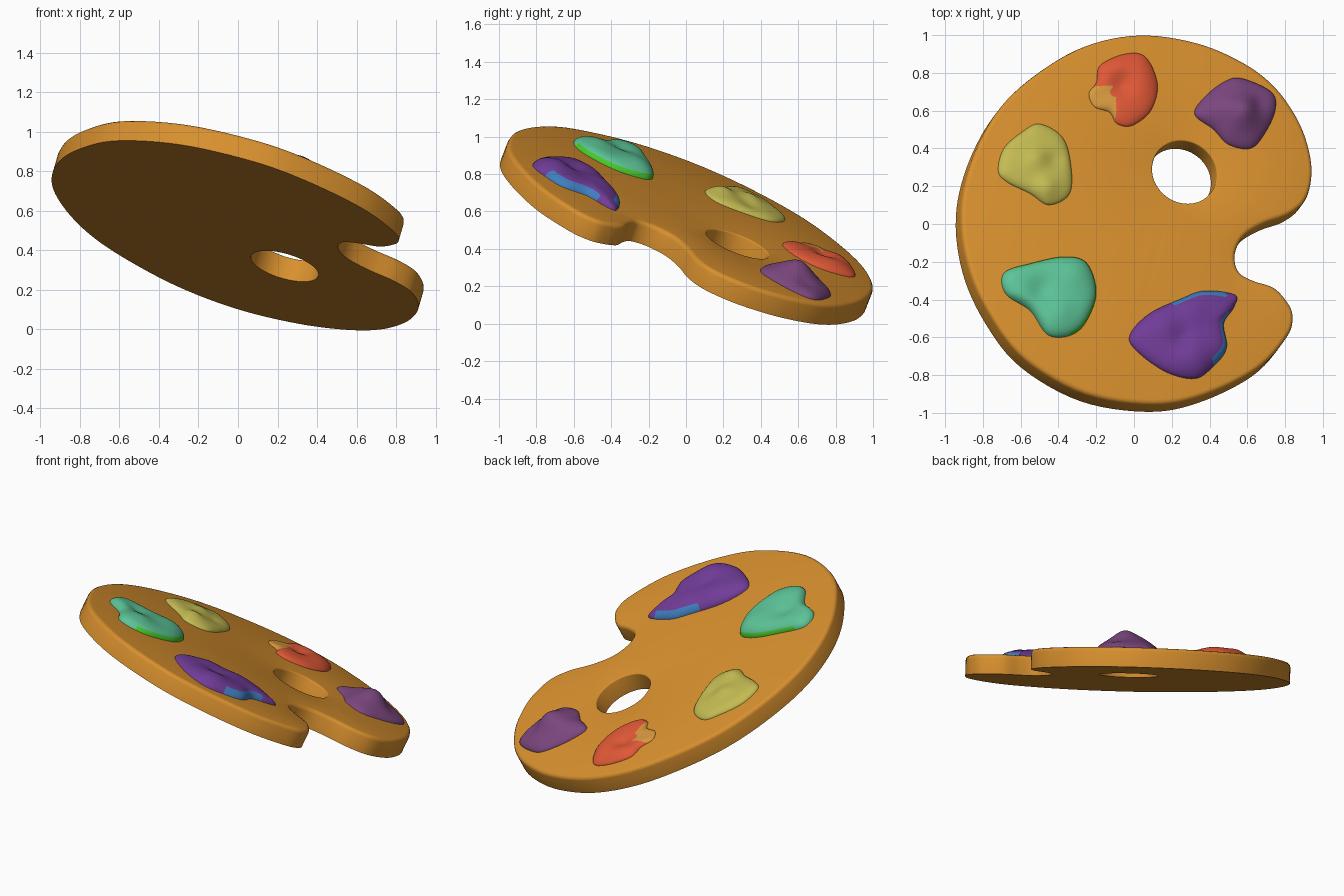
import bpy, bmesh, math
from mathutils import Vector

if "Cube" in bpy.data.objects:
    bpy.data.objects.remove(bpy.data.objects["Cube"])

# Tilted plane of the board's top face: z = A + B*x + C*y
A, B, C = 0.614, -0.293, -0.394
N = Vector((-B, -C, 1)).normalized()
THICK = 0.12


def place(x, y, h):
    """Point above (x, y) on the tilted plane, raised h along its normal."""
    return Vector((x, y, A + B * x + C * y)) + N * h


def material(name, rgb):
    m = bpy.data.materials.new(name)
    lin = [((c / 255 + 0.055) / 1.055) ** 2.4 for c in rgb]
    m.diffuse_color = (*lin, 1)
    m.use_nodes = True
    m.node_tree.nodes["Principled BSDF"].inputs["Base Color"].default_value = m.diffuse_color
    return m


def smooth_loop(pts, steps):
    """Closed Catmull-Rom curve through the points."""
    p = [Vector(q) for q in pts]
    out, n = [], len(p)
    for i in range(n):
        a, b, c, d = p[i - 1], p[i], p[(i + 1) % n], p[(i + 2) % n]
        for k in range(steps):
            t = k / steps
            out.append(0.5 * (2 * b + (c - a) * t + (2 * a - 5 * b + 4 * c - d) * t * t
                              + (3 * b - a - 3 * c + d) * t ** 3))
    return out


def finish(bm, name, mats, angle):
    bmesh.ops.recalc_face_normals(bm, faces=bm.faces)
    me = bpy.data.meshes.new(name)
    bm.to_mesh(me)
    bm.free()
    for m in mats:
        me.materials.append(m)
    ob = bpy.data.objects.new(name, me)
    bpy.context.collection.objects.link(ob)
    bpy.ops.object.select_all(action='DESELECT')
    ob.select_set(True)
    bpy.context.view_layer.objects.active = ob
    bpy.ops.object.shade_smooth_by_angle(angle=math.radians(angle))


def bridge(bm, r0, r1):
    n = len(r0)
    return [bm.faces.new((r0[i], r0[(i + 1) % n], r1[(i + 1) % n], r1[i])) for i in range(n)]


# Board: outline with thumb notch, round hole, softened top edge
outline = smooth_loop([
    (0.03, 1.005), (0.33, 0.965), (0.58, 0.86), (0.75, 0.73), (0.87, 0.56), (0.93, 0.4),
    (0.945, 0.26), (0.91, 0.13), (0.82, 0.053), (0.69, 0.005), (0.583, -0.063),
    (0.538, -0.16), (0.56, -0.25), (0.636, -0.295), (0.74, -0.33), (0.81, -0.4),
    (0.845, -0.48), (0.815, -0.59), (0.655, -0.765), (0.37, -0.905), (0.1, -0.952),
    (-0.255, -0.895), (-0.57, -0.715), (-0.755, -0.485), (-0.875, -0.22), (-0.912, 0.07),
    (-0.855, 0.34), (-0.72, 0.6), (-0.525, 0.79), (-0.26, 0.945)], 6)

ux, uy = Vector((-C, B)).normalized()          # level direction in the plane
hole = []
for i in range(64):
    a = 2 * math.pi * i / 64
    c, s = 0.177 * math.cos(a), 0.177 * N.z * math.sin(a)
    hole.append(Vector((0.268 + ux * c - uy * s, 0.275 + uy * c + ux * s)))

bm = bmesh.new()
tops, bottoms = [], []
for loop, sign, r in ((outline, 1, 0.024), (hole, -1, 0.008)):
    area = sum(loop[i - 1].cross(loop[i]) for i in range(len(loop)))
    sign = sign if area > 0 else -sign
    rings = []
    for inset, depth in ((0, THICK), (0, r), (0.13 * r, 0.5 * r), (0.5 * r, 0.13 * r), (r, 0)):
        ring = []
        for i, p in enumerate(loop):
            t = (loop[(i + 1) % len(loop)] - loop[i - 1]).normalized()
            q = p + Vector((-t.y, t.x)) * inset * sign
            ring.append(bm.verts.new(place(q.x, q.y, -depth)))
        rings.append(ring)
    for r0, r1 in zip(rings, rings[1:]):
        bridge(bm, r0, r1)
    for ring, store in ((rings[0], bottoms), (rings[-1], tops)):
        store += [bm.edges.get((ring[i - 1], ring[i])) for i in range(len(ring))]
for edges in (tops, bottoms):
    bmesh.ops.triangle_fill(bm, use_beauty=True, use_dissolve=False, edges=edges)
finish(bm, "palette_board", [material("warm wood", (216, 144, 46))], 35)


# Paint dabs: domed heaps with bumps (x, y, radius, height); "steep" sharpens the sides
def paint(name, pts, height, bumps, mats, rule=None, steep=4, rings=20):
    loop = smooth_loop(pts, 9)
    mid = sum(loop, Vector((0, 0))) / len(loop)
    bm = bmesh.new()

    def vert(p, s):
        q = mid + (p - mid) * s
        f = (1 - s ** steep) ** 0.65
        h = height * f + f * sum(bh * math.exp(-((q.x - bx) ** 2 + (q.y - by) ** 2) / br ** 2)
                                 for bx, by, br, bh in bumps)
        return bm.verts.new(place(q.x, q.y, h - 0.006 * (s == 1)))

    prev = None
    for k in range(rings):
        s = 1 - (k / rings) ** 1.5
        ring = [vert(p, s) for p in loop]
        if prev:
            for i, f in enumerate(bridge(bm, prev, ring)):
                if rule:
                    q = mid + (loop[i] - mid) * s
                    f.material_index = rule(s, (loop[i] - mid).normalized(), q)
        prev = ring
    top = vert(mid, 0)
    for i in range(len(prev)):
        bm.faces.new((prev[i - 1], prev[i], top))
    finish(bm, name, mats, 80)


paint("red_paint", [
    (-0.2, 0.75), (-0.18, 0.84), (-0.05, 0.9), (0.06, 0.885), (0.125, 0.74), (0.09, 0.6),
    (-0.01, 0.52), (-0.09, 0.53), (-0.13, 0.59), (-0.21, 0.62), (-0.24, 0.69)],
    0.036, [(-0.07, 0.73, 0.06, -0.022), (0.04, 0.78, 0.09, 0.015), (-0.1, 0.83, 0.07, 0.012),
            (-0.19, 0.66, 0.07, -0.015)],
    [material("red", (224, 88, 54)), material("orange", (214, 152, 62))],
    lambda s, d, q: int(q.x < -0.1 and q.y < 0.72 and s > 0.3))

paint("plum_paint", [
    (0.32, 0.58), (0.37, 0.67), (0.48, 0.755), (0.57, 0.77), (0.725, 0.7), (0.75, 0.61),
    (0.7, 0.49), (0.62, 0.4), (0.5, 0.42), (0.42, 0.5)],
    0.048, [(0.55, 0.57, 0.09, 0.07), (0.45, 0.62, 0.06, 0.015), (0.65, 0.62, 0.05, -0.012)],
    [material("plum", (122, 70, 126))])

paint("yellow_paint", [
    (-0.5, 0.53), (-0.38, 0.46), (-0.335, 0.32), (-0.34, 0.16), (-0.45, 0.1), (-0.55, 0.16),
    (-0.67, 0.22), (-0.72, 0.28), (-0.69, 0.4), (-0.59, 0.49)],
    0.038, [(-0.53, 0.33, 0.06, 0.02), (-0.47, 0.18, 0.06, 0.022), (-0.42, 0.33, 0.05, -0.01)],
    [material("mustard yellow", (196, 187, 82))], steep=5)

paint("teal_paint", [
    (-0.69, -0.26), (-0.55, -0.21), (-0.37, -0.175), (-0.25, -0.21), (-0.2, -0.37),
    (-0.26, -0.53), (-0.35, -0.595), (-0.46, -0.585), (-0.55, -0.46), (-0.68, -0.37)],
    0.055, [(-0.5, -0.36, 0.06, -0.018), (-0.33, -0.28, 0.09, 0.016),
            (-0.4, -0.48, 0.06, 0.012)],
    [material("teal", (92, 196, 151)), material("bright green", (72, 198, 42))],
    lambda s, d, q: int(s > 0.915 and d.x * 0.75 + d.y * 0.65 > -0.25), steep=6)

paint("violet_paint", [
    (-0.02, -0.58), (0.08, -0.475), (0.24, -0.4), (0.37, -0.355), (0.535, -0.375),
    (0.53, -0.44), (0.475, -0.53), (0.49, -0.66), (0.42, -0.755), (0.32, -0.82),
    (0.16, -0.78), (0.0, -0.66)],
    0.058, [(0.3, -0.72, 0.08, 0.018), (0.15, -0.55, 0.07, 0.012), (0.3, -0.48, 0.07, 0.01),
            (0.24, -0.62, 0.05, -0.012), (0.52, -0.4, 0.08, -0.015)],
    [material("violet", (113, 60, 152)), material("blue", (64, 126, 192))],
    lambda s, d, q: int(s > 0.8 and d.x * 0.8 + d.y * 0.6 > -0.05
                        and not (q.x > 0.47 and q.y > -0.47)), steep=5)
